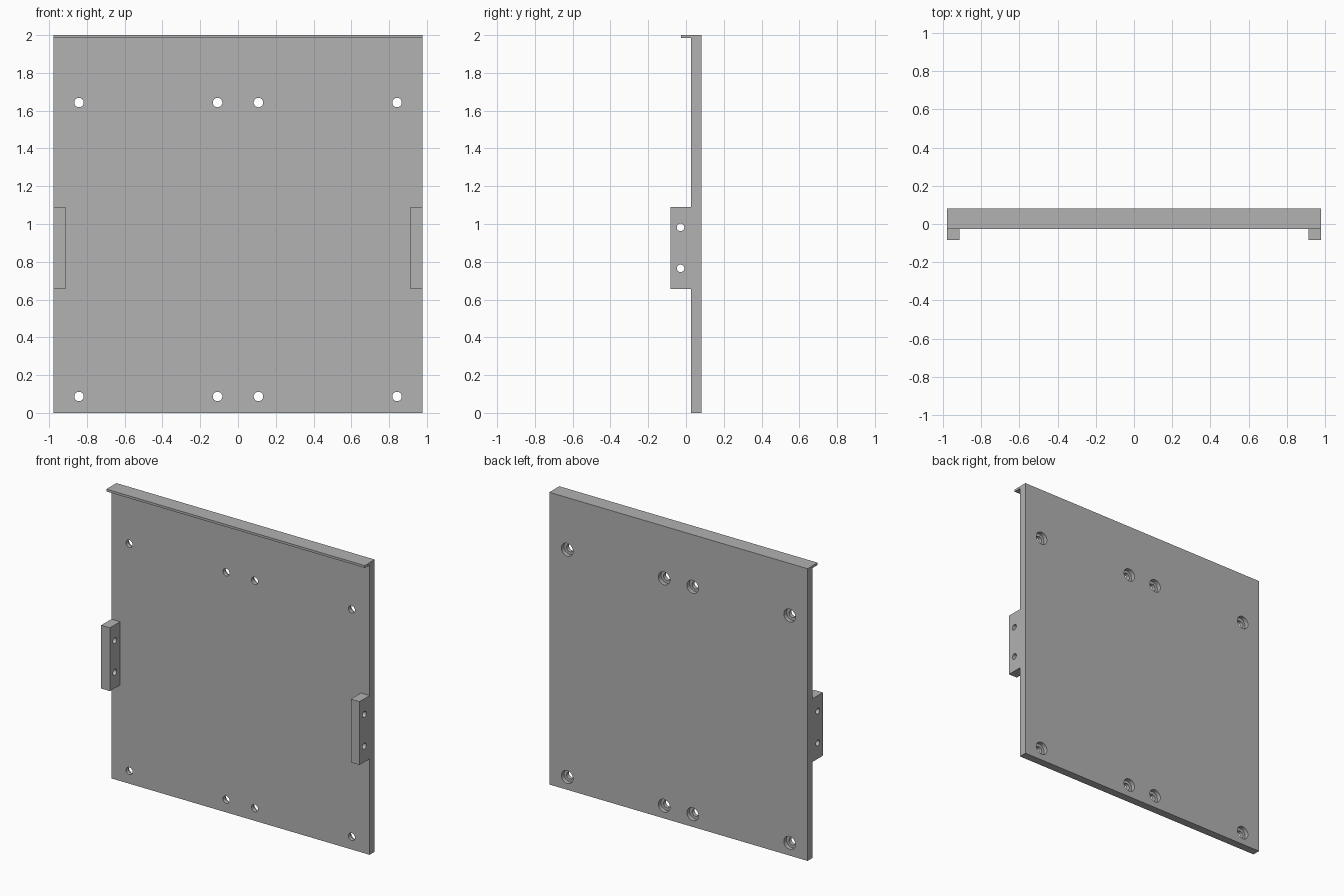
import bpy
import bmesh
from math import radians
from mathutils import Matrix, Vector

if "Cube" in bpy.data.objects:
    bpy.data.objects.remove(bpy.data.objects["Cube"], do_unlink=True)

HALF_W, HEIGHT = 0.978, 2.0
BACK, FACE, LIP, EAR = 0.082, 0.027, -0.026, -0.083   # y of each surface

grey = bpy.data.materials.new("plain grey")
grey.use_nodes = True
grey.diffuse_color = (0.445, 0.445, 0.445, 1)
grey.node_tree.nodes["Principled BSDF"].inputs["Base Color"].default_value = grey.diffuse_color


def make_object(name, bm):
    bmesh.ops.recalc_face_normals(bm, faces=bm.faces)
    mesh = bpy.data.meshes.new(name)
    bm.to_mesh(mesh)
    bm.free()
    mesh.materials.append(grey)
    obj = bpy.data.objects.new(name, mesh)
    bpy.context.collection.objects.link(obj)
    return obj


def extrude(name, profile, offset):
    bm = bmesh.new()
    face = bm.faces.new([bm.verts.new(p) for p in profile])
    moved = bmesh.ops.extrude_face_region(bm, geom=[face])["geom"]
    verts = [v for v in moved if isinstance(v, bmesh.types.BMVert)]
    bmesh.ops.translate(bm, vec=offset, verts=verts)
    return make_object(name, bm)


def add_cylinder(bm, start, end, radius):
    start, end = Vector(start), Vector(end)
    turn = (end - start).to_track_quat('Z', 'Y').to_matrix().to_4x4()
    bmesh.ops.create_cone(bm, cap_ends=True, segments=32, radius1=radius, radius2=radius,
                          depth=(end - start).length,
                          matrix=Matrix.Translation((start + end) / 2) @ turn)


def drill(obj, bm):
    cutter = make_object("hole_cutter", bm)
    cutter.hide_render = True
    mod = obj.modifiers.new("holes", 'BOOLEAN')
    mod.operation = 'DIFFERENCE'
    mod.solver = 'EXACT'
    mod.object = cutter
    bpy.context.view_layer.objects.active = obj
    bpy.ops.object.modifier_apply(modifier=mod.name)
    bpy.data.objects.remove(cutter, do_unlink=True)


def smooth(obj):
    bpy.ops.object.select_all(action='DESELECT')
    obj.select_set(True)
    bpy.context.view_layer.objects.active = obj
    bpy.ops.object.shade_smooth_by_angle(angle=radians(30))


# Panel with a thin lip along the top of its front
lip_z = HEIGHT - 0.016
outline = [(BACK, 0), (BACK, HEIGHT), (LIP, HEIGHT), (LIP, lip_z), (FACE, lip_z), (FACE, 0)]
panel = extrude("panel", [(-HALF_W, y, z) for y, z in outline], (2 * HALF_W, 0, 0))

# Screw holes, then the wider counterbores in the back
for radius, start in ((0.025, FACE - 0.02), (0.044, 0.053)):
    holes = bmesh.new()
    for x in (-0.842, -0.108, 0.108, 0.842):
        for z in (0.087, 1.643):
            add_cylinder(holes, (x, start, z), (x, BACK + 0.02, z), radius)
    drill(panel, holes)
smooth(panel)

# Mounting ears on both sides, each with two cross holes
for name, side in (("left_ear", 1), ("right_ear", -1)):
    inner, outer = side * 0.912, side * HALF_W
    corners = [(inner, EAR), (outer, EAR), (outer, FACE), (inner, FACE)]
    ear = extrude(name, [(x, y, 0.657) for x, y in corners], (0, 0, 0.433))
    holes = bmesh.new()
    for z in (0.765, 0.982):
        add_cylinder(holes, (side * 0.85, -0.029, z), (side * 1.05, -0.029, z), 0.02)
    drill(ear, holes)
    smooth(ear)
